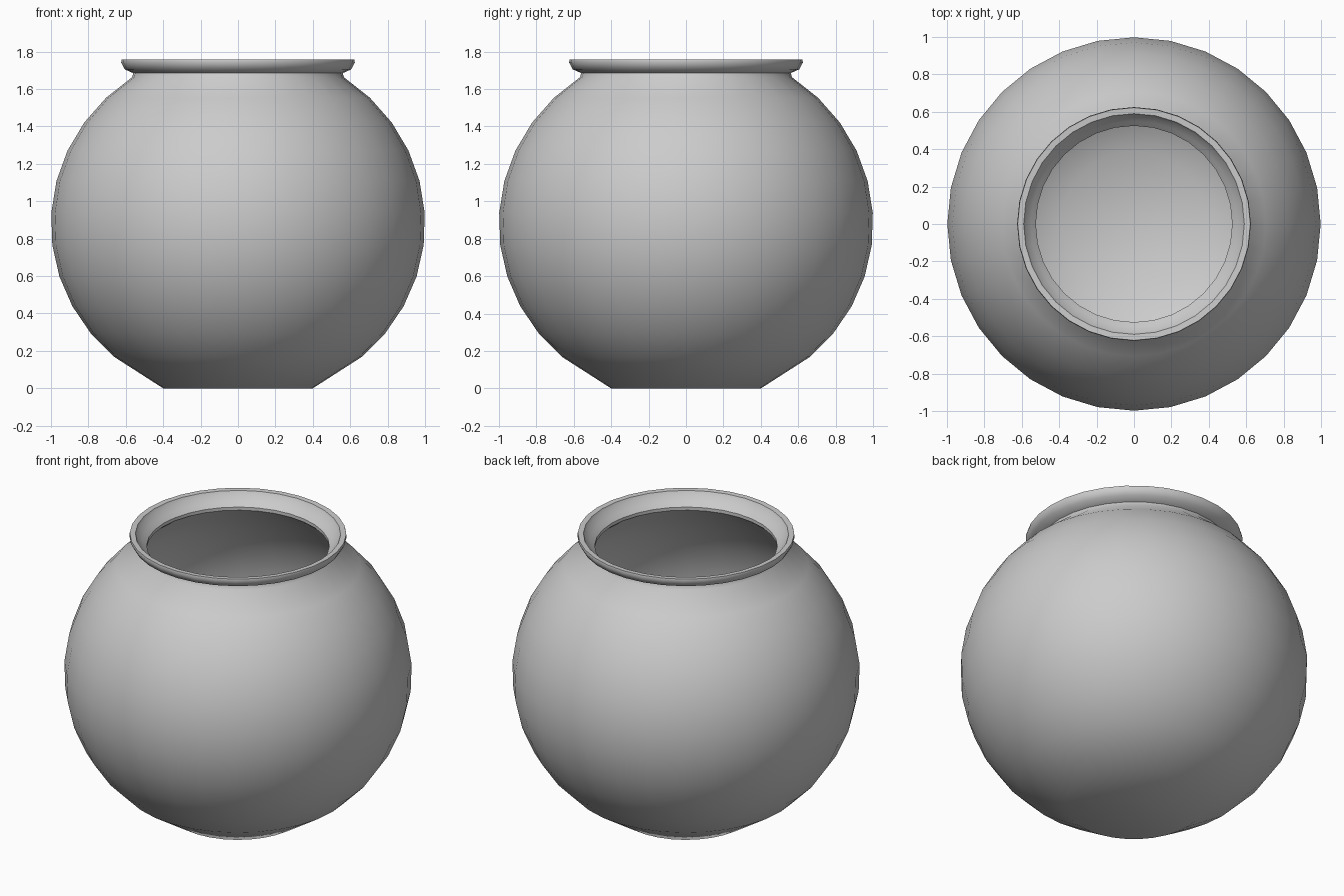
import bpy
import bmesh
from math import cos, sin, pi, radians, sqrt

SEGMENTS = 32
CENTRE_Z = 0.88

cube = bpy.data.objects.get("Cube")
if cube:
    bpy.data.objects.remove(cube, do_unlink=True)

grey = bpy.data.materials.new("grey_glass")
grey.use_nodes = True
colour = (0.6, 0.6, 0.6, 1)
grey.diffuse_color = colour
grey.node_tree.nodes["Principled BSDF"].inputs["Base Color"].default_value = colour


def belly(radius, height, low, high, steps):
    """Points along a slightly flattened round wall, from low to high angle."""
    angles = [radians(low + (high - low) * i / steps) for i in range(steps + 1)]
    return [(radius * cos(a), CENTRE_Z + height * sin(a)) for a in angles]


def lathe(name, profile):
    """Spin a profile around z and close its two ends with flat discs."""
    bm = bmesh.new()
    rings = []
    for r, z in profile:
        rings.append([bm.verts.new((r * cos(2 * pi * i / SEGMENTS),
                                    r * sin(2 * pi * i / SEGMENTS), z))
                      for i in range(SEGMENTS)])
    for low, high in zip(rings, rings[1:]):
        for i in range(SEGMENTS):
            j = (i + 1) % SEGMENTS
            bm.faces.new((low[i], low[j], high[j], high[i]))
    bm.faces.new(rings[0][::-1])
    bm.faces.new(rings[-1])
    bmesh.ops.recalc_face_normals(bm, faces=bm.faces)
    mesh = bpy.data.meshes.new(name)
    bm.to_mesh(mesh)
    bm.free()
    mesh.materials.append(grey)
    obj = bpy.data.objects.new(name, mesh)
    bpy.context.collection.objects.link(obj)
    bpy.ops.object.select_all(action="DESELECT")
    obj.select_set(True)
    bpy.context.view_layer.objects.active = obj
    bpy.ops.object.shade_smooth_by_angle(angle=radians(40))


# Outer wall from the flat foot to the neck
outer = [(0.4, 0.0)] + belly(1.0, 0.95, -48.5, 55.5, 10)
# Flared lip, over the top and down into the mouth
lip = [(0.56, 1.685), (0.605, 1.705), (0.625, 1.742), (0.622, 1.757),
       (0.59, 1.755), (0.58, 1.735), (0.55, 1.705), (0.525, 1.68),
       (0.525, 1.66)]
# Inner wall down to the flat floor
inner = belly(0.97, 0.92, 55.5, -48.5, 10) + [(0.39, 0.03)]

lathe("round_bowl", outer + lip + inner)
